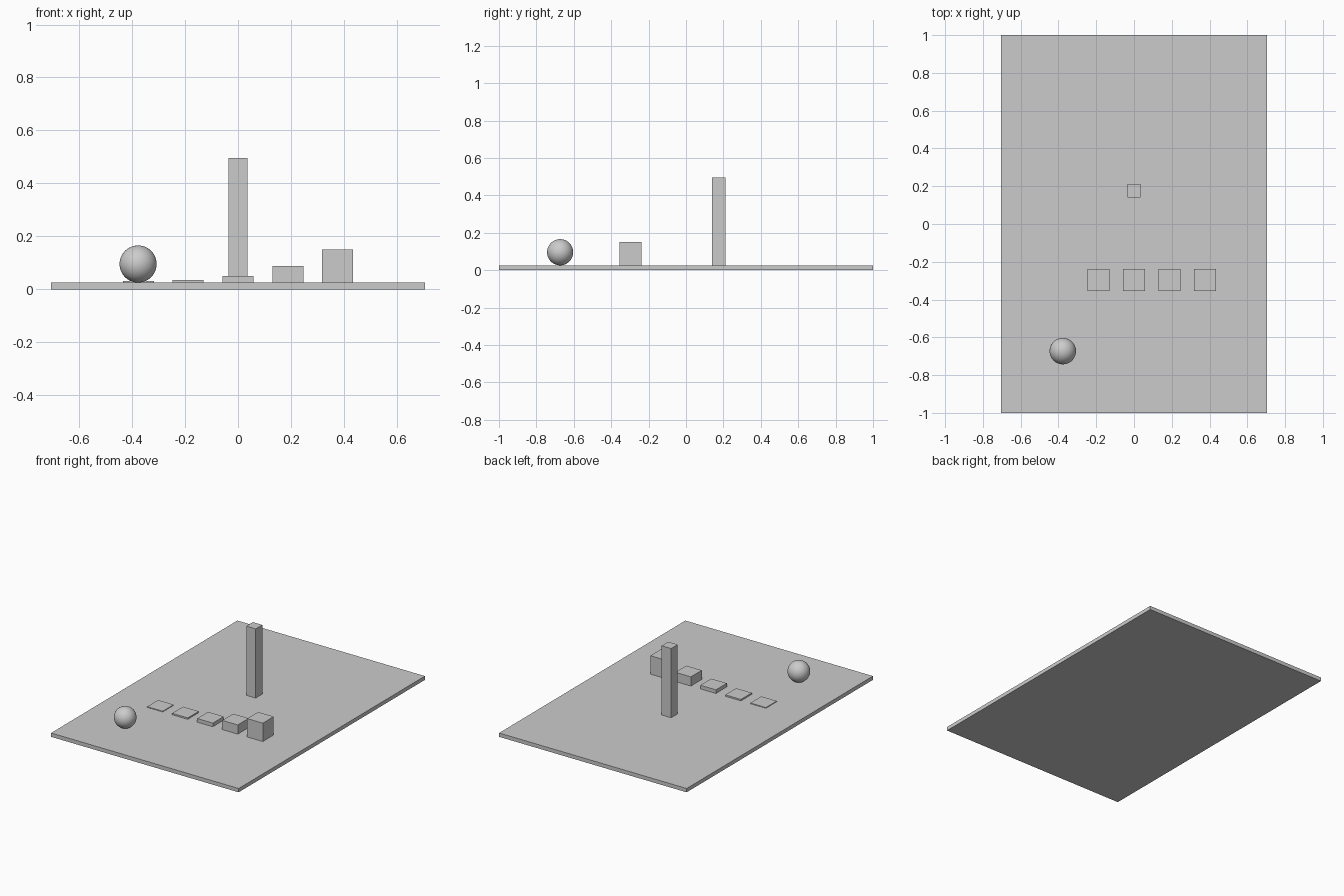
import bpy

if "Cube" in bpy.data.objects:
    bpy.data.objects.remove(bpy.data.objects["Cube"])

TOP = 0.026  # top surface of the base board


def box(name, x, y, z0, z1, sx, sy):
    bpy.ops.mesh.primitive_cube_add(size=1, location=(x, y, (z0 + z1) / 2))
    ob = bpy.context.object
    ob.name = name
    ob.scale = (sx, sy, z1 - z0)
    bpy.ops.object.transform_apply(location=False, rotation=False, scale=True)
    return ob


# Base board
box("base_board", 0, 0, 0, TOP, 1.41, 2.0)

# Row of square blocks growing in height from left to right
heights = [0.005, 0.010, 0.025, 0.0627, 0.125]
for i, h in enumerate(heights):
    box(f"step_block_{i + 1}", (i - 2) * 0.188, -0.296, TOP, TOP + h, 0.117, 0.117)

# Tall square pillar
box("pillar", 0, 0.175, TOP, 0.496, 0.071, 0.071)

# Ball resting on the board
R = 0.07
bpy.ops.mesh.primitive_uv_sphere_add(segments=48, ring_count=24, radius=R,
                                     location=(-0.377, -0.673, TOP + R))
ball = bpy.context.object
ball.name = "ball"
bpy.ops.object.shade_smooth()
